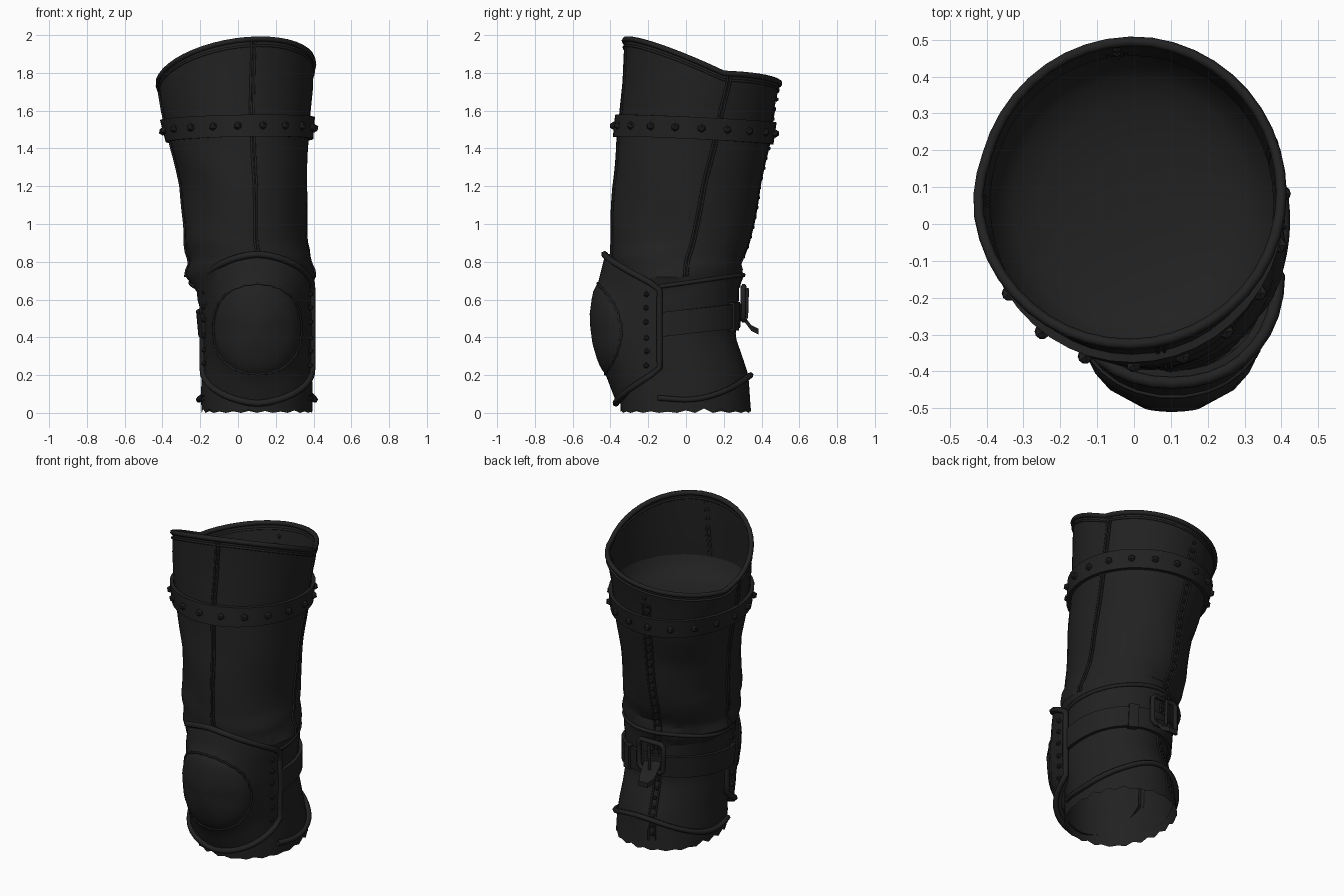
import bpy, bmesh, math, random
from mathutils import Vector, Matrix

if "Cube" in bpy.data.objects:
    bpy.data.objects.remove(bpy.data.objects["Cube"])
random.seed(4)

leather = bpy.data.materials.new("charcoal leather")
leather.diffuse_color = (0.0155, 0.0155, 0.0155, 1)
leather.use_nodes = True
leather.node_tree.nodes["Principled BSDF"].inputs["Base Color"].default_value = leather.diffuse_color

# Leg outline: z, x left, x right, y front, y back
OUT = [(0.0, -.20, .40, -.345, .345), (.1, -.20, .40, -.35, .335), (.2, -.19, .39, -.36, .325),
       (.4, -.19, .38, -.40, .265), (.55, -.20, .38, -.41, .275), (.64, -.215, .385, -.40, .28),
       (.71, -.265, .40, -.40, .295), (.8, -.26, .39, -.40, .30), (.9, -.28, .365, -.40, .34),
       (1.0, -.28, .36, -.395, .36), (1.2, -.30, .365, -.385, .39), (1.4, -.355, .375, -.365, .435),
       (1.6, -.40, .385, -.35, .465), (1.75, -.425, .40, -.335, .497), (2.0, -.42, .40, -.325, .502)]


def lerp_table(table, z):
    if z <= table[0][0]:
        return table[0][1:]
    for a, b in zip(table, table[1:]):
        if z <= b[0]:
            t = (z - a[0]) / (b[0] - a[0])
            return [p + (q - p) * t for p, q in zip(a[1:], b[1:])]
    return table[-1][1:]


def surf(phi, z, off=0.0):
    """Point on the leg surface; phi 0 = front, 90 degrees = +x side."""
    xl, xr, yf, yb = lerp_table(OUT, z)
    if z < 1.5:
        off += .006 * math.sin(3 * phi + 9 * z) * math.sin(5 * z + phi)
        off += .009 * math.exp(-((z - .74) / .12) ** 2) * math.sin(45 * z + 2 * math.sin(2 * phi))
    x = (xl + xr) / 2 + ((xr - xl) / 2 + off) * math.sin(phi)
    y = (yf + yb) / 2 - ((yb - yf) / 2 + off) * math.cos(phi)
    return Vector((x, y, z))


def rim_z(phi):
    p = surf(phi, 1.85)
    return 1.80 + .14 * p.x - .43 * (min(p.y, .2) - .07)


def finish(name, bm):
    bmesh.ops.recalc_face_normals(bm, faces=bm.faces)
    me = bpy.data.meshes.new(name)
    bm.to_mesh(me)
    bm.free()
    ob = bpy.data.objects.new(name, me)
    bpy.context.collection.objects.link(ob)
    me.materials.append(leather)
    return ob


def loft(bm, rings, wrap_ring=True, wrap_path=False):
    vs = [[bm.verts.new(p) for p in r] for r in rings]
    n, m = len(vs), len(vs[0])
    for i in range(n if wrap_path else n - 1):
        for j in range(m if wrap_ring else m - 1):
            k, l = (i + 1) % n, (j + 1) % m
            bm.faces.new((vs[i][j], vs[i][l], vs[k][l], vs[k][j]))
    return vs


def tube(name, pts, r, cyclic=False):
    cu = bpy.data.curves.new(name, 'CURVE')
    cu.dimensions = '3D'
    cu.bevel_depth, cu.bevel_resolution = r, 1
    sp = cu.splines.new('POLY')
    sp.points.add(len(pts) - 1)
    for q, p in zip(sp.points, pts):
        q.co = (*p, 1)
    sp.use_cyclic_u = cyclic
    cu.materials.append(leather)
    ob = bpy.data.objects.new(name, cu)
    bpy.context.collection.objects.link(ob)
    return ob


def studs(name, pts, r):
    bm = bmesh.new()
    for p in pts:
        bmesh.ops.create_icosphere(bm, subdivisions=1, radius=r, matrix=Matrix.Translation(p))
    return finish(name, bm)


def band(name, a0, a1, mid, half, off, n=40, closed=False):
    """Raised strip round the leg between two angles; mid(phi) is its height."""
    bm, rings = bmesh.new(), []
    for i in range(n if closed else n + 1):
        a = a0 + (a1 - a0) * i / n
        z = mid(a)
        rings.append([surf(a, z - half, .002), surf(a, z - half, off),
                      surf(a, z + half, off), surf(a, z + half, .002)])
    vs = loft(bm, rings, True, closed)
    if not closed:
        bm.faces.new(vs[0])
        bm.faces.new(vs[-1])
    return finish(name, bm)


TAU, N = 2 * math.pi, 44
rad = math.radians
angles = [TAU * i / N for i in range(N)]

# Trouser leg: ragged open hem, creased tube, slanted top
bm = bmesh.new()
rings = [[surf(a, random.uniform(.005, .025) if i % 2 else 0.0) for i, a in enumerate(angles)]]
rings += [[surf(a, .04 * k) for a in angles] for k in range(1, 41)]
rings += [[surf(a, 1.6 + (rim_z(a) - 1.6) * t) for a in angles] for t in (.5, 1)]
loft(bm, rings)
finish("trouser_leg", bm)

# Bowl-shaped closure inside the top opening
bm = bmesh.new()
mid_pt = Vector((0, .06, 0))
rings = []
for t, z in ((1, 1.58), (.94, 1.53), (.84, 1.49), (.65, 1.46), (.35, 1.44), (.05, 1.435)):
    ring = [surf(a, 1.58, -.004) for a in angles]
    rings.append([Vector((p.x * t, .06 + (p.y - .06) * t, z)) for p in ring])
vs = loft(bm, rings)
bm.faces.new(vs[-1])
finish("inner_closure", bm)

# Rolled top edge and inner hem
tube("top_edge", [surf(a, rim_z(a)) for a in angles], .015, True)
tube("top_hem", [surf(a, rim_z(a) - .035, .002) for a in angles], .007, True)

# Upper belt with studs
belt_z = lambda a: 1.50 + .02 * math.cos(a) + .008 * math.sin(a)
band("upper_belt", 0, TAU, belt_z, .058, .024, N, True)
studs("belt_studs", [surf(TAU * i / 19, belt_z(TAU * i / 19), .026) for i in range(19)], .023)

# Seams: start angle, end angle, lower height
for name, a0, a1, z1 in [("front_seam", 13, 9, .8), ("right_seam", 111, 98, .72),
                         ("left_seam", 270, 268, .72)]:
    for side in (-1, 1):
        pts = []
        for i in range(31):
            t = i / 30
            a = rad(a0 + (a1 - a0) * t + side * 1.3)
            top = rim_z(a)
            pts.append(surf(a, top + (z1 - top) * t, .003))
        tube(name, pts, .006)

# Beaded lacing down the back
lace = lambda z: rad(197 - 12 * (z - .1) / 1.6)
studs("back_lacing", [surf(lace(z), z, .001) for z in [.1 + .052 * i for i in range(31)]], .014)
for side in (-1, 1):
    tube("lacing_edge", [surf(lace(.06 * i) + side * .06, .06 * i, 0) for i in range(1, 28)], .006)

# Knee pad, wrapped round the front: arched outline, round dome
DEPTH = [(.045, .225), (.2, .285), (.35, .335), (.5, .355), (.65, .335), (.85, .285)]


def pad(r, t, off=0.0):
    c, s = abs(math.cos(t)), abs(math.sin(t))
    k = 1.0
    for _ in range(12):  # meet the arched border v = 1 - 0.45 u^1.6, u <= 1
        k = .5 * k + .5 * (1 - .45 * min(1, k * c) ** 1.6) / max(s, .2)
    k = min(k, 1 / max(c, 1e-6))
    k = 1 + (k - 1) * min(1, max(0, (r - .6) / .25))
    phi, z = r * k * math.cos(t) * math.pi / 2, .445 + .395 * r * k * math.sin(t)
    d = lerp_table(DEPTH, z)[0] + off
    return Vector((.103 + (.285 + off) * math.sin(phi), -.14 - d * math.cos(phi), z))


steps = [TAU * i / 52 for i in range(52)]
bm = bmesh.new()
shape = [(.02, .018), (.2, .018), (.4, .018), (.5, .015), (.57, .008), (.6, 0), (.8, 0), (1, 0), (1, -.03)]
vs = loft(bm, [[pad(r, t, o) for t in steps] for r, o in shape])
bm.faces.new(vs[0])
finish("knee_pad", bm)
tube("knee_pad_edge", [pad(1, t, .004) for t in steps], .018, True)
tube("knee_pad_stitching", [pad(.6 + .012 * (i % 2), t, .002) for i, t in enumerate(steps)], .006, True)
studs("knee_pad_studs", [pad(.87, c + rad(d), .003) for c in (0, math.pi)
                         for d in (-30, -19, -8, 6, 18, 28)], .016)

# Strap behind the knee, tucked under the pad on both sides
strap_z = lambda a: .475 - .04 * math.cos(a)
band("knee_strap", rad(66), rad(294), strap_z, .065, .022)
band("strap_keeper", rad(150), rad(160), strap_z, .075, .034, 4)

# Fold above the strap and bound edge near the hem
tube("knee_fold", [surf(rad(a), .68 - .05 * math.cos(rad(a)), 0) for a in range(70, 291, 6)], .012)
tube("lower_binding", [surf(rad(a), .10 - .10 * math.cos(rad(a)) ** 3 - .03 * math.sin(rad(a)) ** 8, .012)
                       for a in range(66, 295, 6)], .016)

# Buckle and loose strap end at the back
cx = .03
tube("buckle_frame", [Vector((cx + sx * .085, .315 - abs(sx) * .012, .58 + sz * .09))
                      for sx, sz in ((-1, -.8), (-.8, -1), (.8, -1), (1, -.8),
                                     (1, .8), (.8, 1), (-.8, 1), (-1, .8))], .015, True)
tube("buckle_prong", [Vector((cx, .32, .50)), Vector((cx, .325, .66))], .010)
bm = bmesh.new()
path = [(.285, .53, .055), (.315, .49, .055), (.345, .45, .05), (.385, .43, .03)]
vs = loft(bm, [[Vector((cx - w, y, z - .015)), Vector((cx + w, y, z - .015)),
                Vector((cx + w, y, z + .015)), Vector((cx - w, y, z + .015))] for y, z, w in path])
bm.faces.new(vs[0])
bm.faces.new(vs[-1])
finish("strap_end", bm)

# Smooth shading with crisp folds
for ob in bpy.context.scene.objects:
    if ob.type == 'MESH':
        bpy.ops.object.select_all(action='DESELECT')
        ob.select_set(True)
        bpy.context.view_layer.objects.active = ob
        bpy.ops.object.shade_smooth_by_angle(angle=rad(30))
